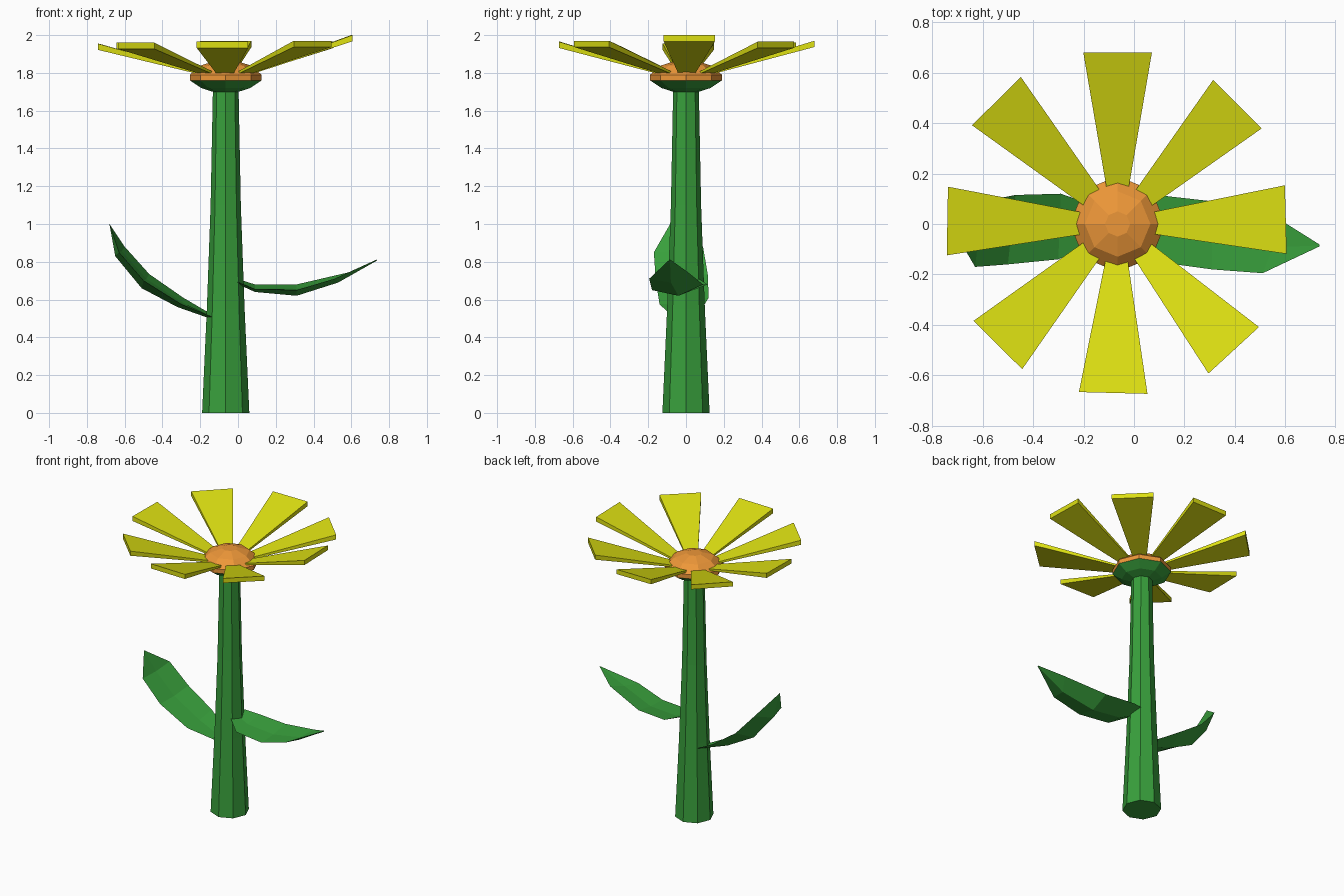
import bpy
from math import cos, sin, radians, tau
from mathutils import Matrix, Vector

if "Cube" in bpy.data.objects:
    bpy.data.objects.remove(bpy.data.objects["Cube"])

CX = -0.065  # flower axis


def material(name, rgb):
    m = bpy.data.materials.new(name)
    m.diffuse_color = (*rgb, 1)
    m.use_nodes = True
    m.node_tree.nodes["Principled BSDF"].inputs["Base Color"].default_value = m.diffuse_color
    return m


GREEN = material("green", (0.04, 0.35, 0.045))
YELLOW = material("yellow", (0.72, 0.74, 0.006))
ORANGE = material("orange", (0.85, 0.31, 0.04))


def make(name, verts, faces, mat):
    me = bpy.data.meshes.new(name)
    me.from_pydata(verts, [], faces)
    me.materials.append(mat)
    ob = bpy.data.objects.new(name, me)
    bpy.context.collection.objects.link(ob)
    return ob


def loft(name, rings, mat):
    """Skin a list of equal-sized rings and cap both ends."""
    n = len(rings[0])
    verts = [p for r in rings for p in r]
    faces = [(i * n + j, i * n + (j + 1) % n, (i + 1) * n + (j + 1) % n, (i + 1) * n + j)
             for i in range(len(rings) - 1) for j in range(n)]
    faces += [tuple(reversed(range(n))), tuple(range(len(verts) - n, len(verts)))]
    return make(name, verts, faces, mat)


def lathe(name, profile, mat):
    return loft(name, [[(CX + r * cos(tau * k / 8), r * sin(tau * k / 8), z) for k in range(8)]
                       for r, z in profile], mat)


# stem, sepal cup and flower centre, all eight-sided
lathe("stem", [(.125, 0), (.1, .55), (.08, 1.1), (.068, 1.71)], GREEN)
lathe("sepal_cup", [(.068, 1.70), (.13, 1.72), (.19, 1.76)], GREEN)
lathe("flower_centre", [(.19, 1.76), (.19, 1.79), (.13, 1.84), (.05, 1.865)], ORANGE)

# petals: angle, tip radius, tip top height
petals = [(1.5, .667, 2.0), (45, .672, 1.965), (90, .68, 1.97), (134.6, .684, 1.962),
          (179, .675, 1.955), (225.3, .675, 1.96), (268.5, .67, 1.965), (312.6, .68, 1.97)]
for k, (ang, tip, z) in enumerate(petals):
    rot = Matrix.Translation((CX, 0, 0)) @ Matrix.Rotation(radians(ang), 4, 'Z')
    rings = []
    for r, w, top in ((.12, .04, 1.80), (tip, .136, z)):
        t = .012 if r < .2 else .033
        rings.append([rot @ Vector(p) for p in
                      ((r, -w, top - t), (r, w, top - t), (r, w, top), (r, -w, top))])
    loft(f"petal_{k + 1}", rings, YELLOW)


# leaves: each station is near edge, upper middle, far edge, keel
def leaf(name, stations, tip):
    rings = [[n, tuple((a + b) / 2 - d for a, b, d in zip(n, f, (0, 0, .008))), f, k]
             for n, f, k in stations]
    t = Vector(tip)
    rings.append([t + Vector(o) for o in ((0, -.004, 0), (0, 0, .002), (0, .004, 0), (0, 0, -.004))])
    ob = loft(name, rings, GREEN)
    if tip[0] < 0:
        ob.data.flip_normals()


leaf("right_leaf", [
    ((-.02, -.06, .70), (-.02, .06, .715), (-.02, 0, .69)),
    ((.09, -.15, .655), (.09, .115, .68), (.09, -.03, .64)),
    ((.31, -.18, .65), (.31, .09, .68), (.31, -.04, .62)),
    ((.51, -.195, .71), (.59, .01, .745), (.53, -.08, .69))], (.735, -.085, .81))
leaf("left_leaf", [
    ((-.12, -.06, .50), (-.12, .06, .51), (-.12, 0, .49)),
    ((-.30, -.14, .575), (-.29, .12, .61), (-.32, -.01, .56)),
    ((-.50, -.16, .70), (-.47, .115, .735), (-.51, -.03, .66)),
    ((-.63, -.17, .85), (-.60, .09, .88), (-.65, -.05, .83))], (-.68, -.08, 1.0))
